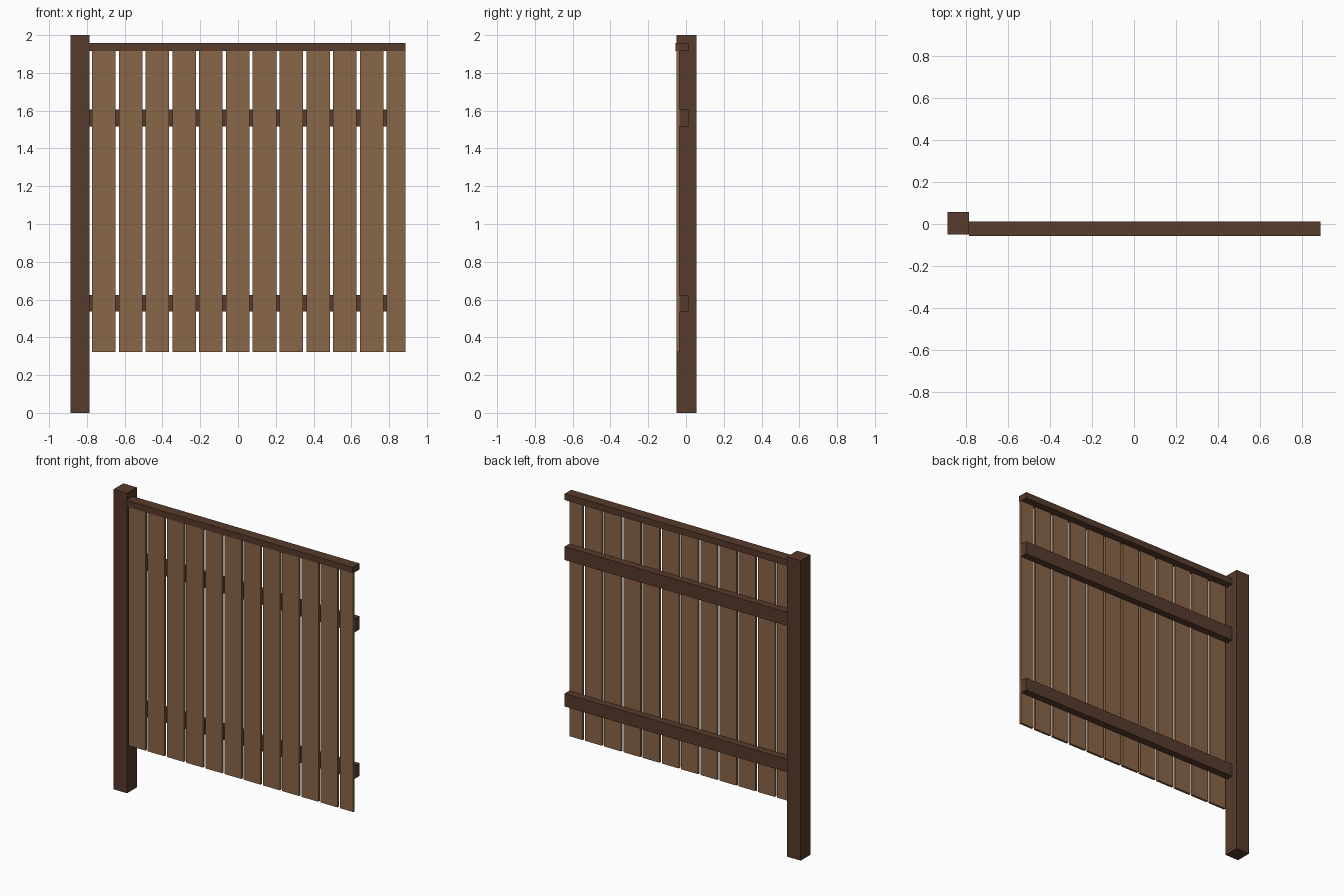
import bpy
import bmesh
from mathutils import Matrix, Vector

cube = bpy.data.objects.get("Cube")
if cube:
    bpy.data.objects.remove(cube, do_unlink=True)


def make_material(name, rgb):
    mat = bpy.data.materials.new(name)
    mat.use_nodes = True
    colour = (*rgb, 1.0)
    mat.diffuse_color = colour
    bsdf = next(n for n in mat.node_tree.nodes if n.type == "BSDF_PRINCIPLED")
    bsdf.inputs["Base Color"].default_value = colour
    return mat


def box(name, x, y, z, mat):
    """Box spanning the (min, max) ranges on each axis."""
    low, high = (Vector(v) for v in zip(x, y, z))
    bm = bmesh.new()
    bmesh.ops.create_cube(bm, size=1.0, matrix=Matrix.Diagonal((*(high - low), 1.0)))
    mesh = bpy.data.meshes.new(name)
    bm.to_mesh(mesh)
    bm.free()
    mesh.materials.append(mat)
    obj = bpy.data.objects.new(name, mesh)
    obj.location = (low + high) / 2
    bpy.context.collection.objects.link(obj)
    return obj


dark_wood = make_material("dark wood", (0.095, 0.043, 0.025))
light_wood = make_material("light wood", (0.25, 0.132, 0.064))

POST_EDGE, END = -0.785, 0.886

# Post at the right-hand end
box("post", (-0.886, POST_EDGE), (-0.049, 0.056), (0, 2), dark_wood)

# Top cap and the two back rails
box("top_cap", (POST_EDGE, END), (-0.056, 0.013), (1.915, 1.957), dark_wood)
box("upper_rail", (POST_EDGE, END), (-0.035, 0.013), (1.515, 1.605), dark_wood)
box("lower_rail", (POST_EDGE, END), (-0.035, 0.013), (0.538, 0.625), dark_wood)

# Row of boards, the last one trimmed to the end of the rails
PITCH, WIDTH = 0.1418, 0.125
for i in range(12):
    left = -0.773 + i * PITCH
    box(f"board_{i + 1}", (left, min(left + WIDTH, END)),
        (-0.051, -0.035), (0.322, 1.915), light_wood)
